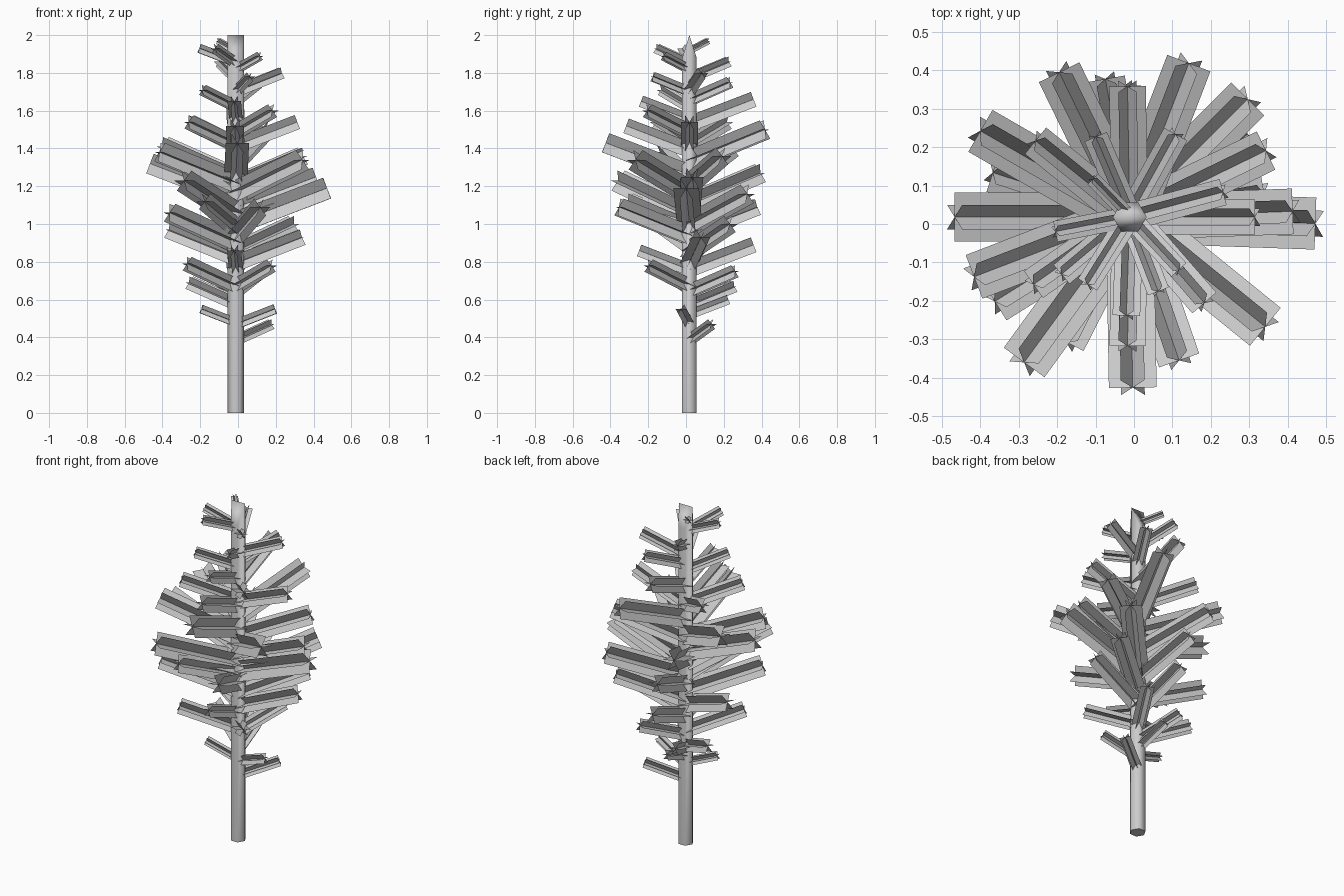
import bpy, bmesh
from math import sin, cos, tan, pi, radians
from mathutils import Vector

if "Cube" in bpy.data.objects:
    bpy.data.objects.remove(bpy.data.objects["Cube"])

CX, CY, R = -0.011, 0.018, 0.044   # trunk axis and radius
TILT = radians(21)

def make(name, bm, smooth=False):
    me = bpy.data.meshes.new(name)
    bm.to_mesh(me)
    bm.free()
    for p in me.polygons:
        p.use_smooth = smooth and abs(p.normal.z) < 0.9
    ob = bpy.data.objects.new(name, me)
    bpy.context.collection.objects.link(ob)
    return ob

# Trunk: six-sided column finishing in a ridge along x
bm = bmesh.new()
ring = [(CX + R * cos(i * pi / 3), CY + R * sin(i * pi / 3)) for i in range(6)]
low = [bm.verts.new((x, y, 0)) for x, y in ring]
top = [bm.verts.new((x, y, 2.0 if i % 3 == 0 else 1.88)) for i, (x, y) in enumerate(ring)]
for i in range(6):
    j = (i + 1) % 6
    bm.faces.new((low[i], low[j], top[j], top[i]))
bm.faces.new(low[::-1])
bm.faces.new(top[0:4])
bm.faces.new((top[3], top[4], top[5], top[0]))
make("trunk", bm, True)

# Branch: three flat needle cards crossing along one rising axis
def branch(n, azimuth, reach, tip_z):
    a = radians(azimuth)
    reach *= 0.985
    out = Vector((cos(a), sin(a), 0))
    side = Vector((-sin(a), cos(a), 0))
    start = Vector((CX, CY, tip_z - reach * tan(TILT)))
    end = Vector((CX, CY, tip_z)) + out * reach
    up = (end - start).normalized().cross(side)
    half = reach * 0.14
    bm = bmesh.new()
    for k in range(3):
        w = (side * cos(k * pi / 3) + up * sin(k * pi / 3)) * half
        bm.faces.new([bm.verts.new(p) for p in (start - w, end - w, end + w, start + w)])
    make(f"branch_{n:02d}", bm)

# Azimuth, horizontal reach and tip height, from bottom to top
lower = [(32, .225, .47), (-12, .215, .55), (-169, .19, .55), (95, .21, .60),
         (112, .26, .67), (150, .29, .69), (61, .28, .75), (-49, .29, .78),
         (-145, .32, .79), (-92, .27, .86), (93, .345, .89), (10, .36, .93),
         (162, .38, .97)]
middle = [(35, .38, 1.0), (-148, .42, 1.06), (-71, .40, 1.09), (100, .37, 1.09),
          (-117, .37, 1.12), (45, .44, 1.16), (-2, .49, 1.19), (-126, .474, 1.23),
          (2, .43, 1.25), (116, .425, 1.27), (180, .462, 1.32), (-39, .46, 1.34),
          (26, .40, 1.36), (-159, .44, 1.38), (150, .455, 1.41), (-89, .45, 1.43)]
upper = [(69, .435, 1.5), (0, .33, 1.54), (141, .32, 1.54), (-145, .31, 1.54),
         (-91, .34, 1.52), (-49, .30, 1.6), (-92, .26, 1.65), (91, .345, 1.66),
         (-140, .235, 1.71), (61, .25, 1.75), (-69, .21, 1.78), (15, .255, 1.8),
         (113, .23, 1.86), (-47, .19, 1.89), (-122, .21, 1.93), (-169, .2, 1.93),
         (134, .14, 1.97)]
for n, b in enumerate(lower + middle + upper, 1):
    branch(n, *b)
